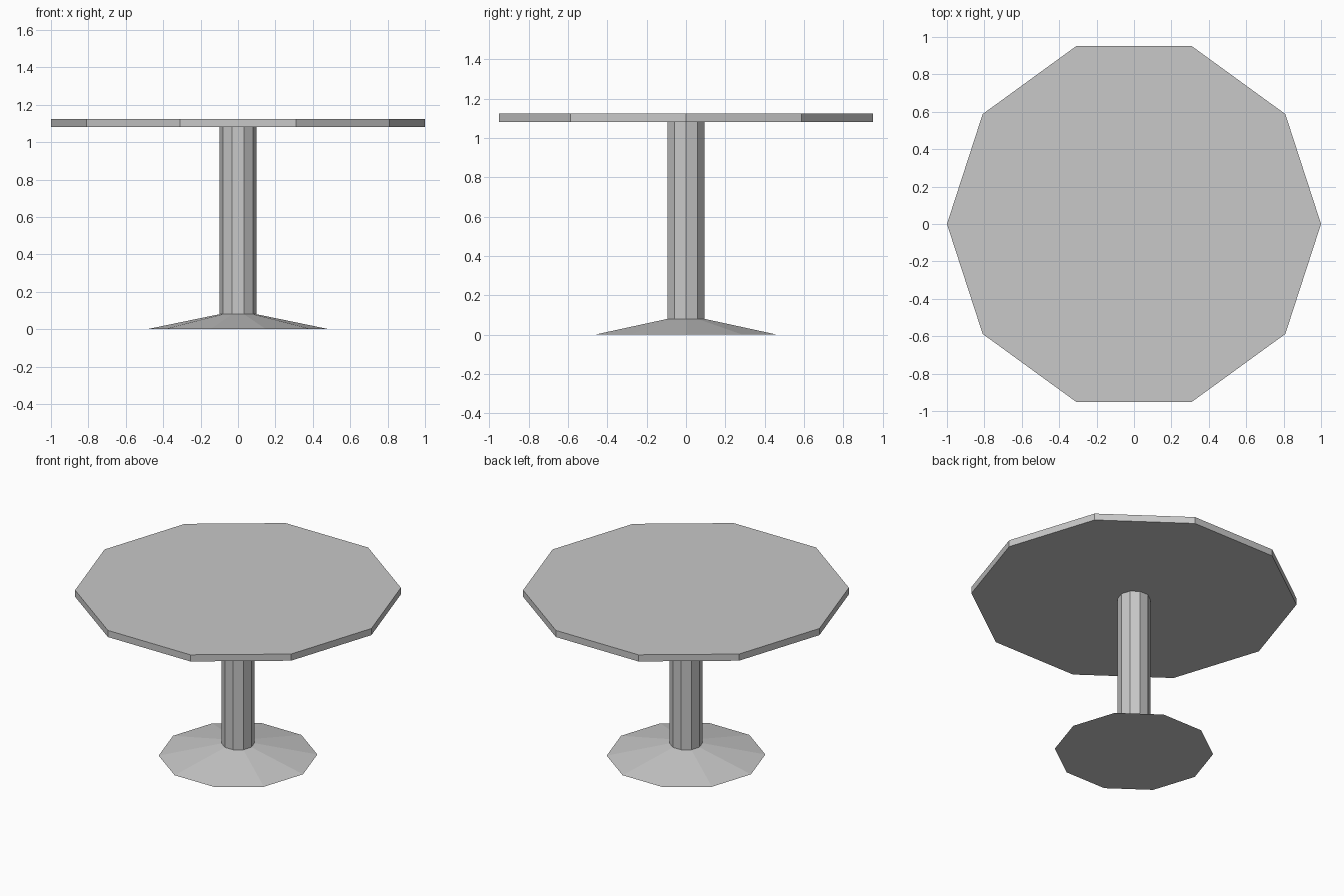
import bpy

SIDES = 10

cube = bpy.data.objects.get("Cube")
if cube:
    bpy.data.objects.remove(cube, do_unlink=True)

# Single grey material
grey = bpy.data.materials.new("plain_grey")
grey.use_nodes = True
colour = (0.58, 0.58, 0.58, 1)
grey.diffuse_color = colour
grey.node_tree.nodes["Principled BSDF"].inputs["Base Color"].default_value = colour


def ten_sided(name, bottom_radius, top_radius, z0, z1):
    """Ten-sided prism or frustum with a corner on the x axis."""
    bpy.ops.mesh.primitive_cone_add(
        vertices=SIDES, radius1=bottom_radius, radius2=top_radius,
        depth=z1 - z0, location=(0, 0, (z0 + z1) / 2))
    part = bpy.context.object
    part.name = name
    # Put a corner on +x
    part.rotation_euler.z = 3.14159265 / 2
    bpy.ops.object.transform_apply(location=False, rotation=True, scale=False)
    part.data.materials.append(grey)
    bpy.ops.object.shade_flat()
    return part


# Sloped foot, straight column and flat top
ten_sided("table_foot", 0.487, 0.1, 0.0, 0.08)
ten_sided("table_column", 0.1, 0.1, 0.08, 1.08)
ten_sided("table_top", 1.0, 1.0, 1.08, 1.125)
